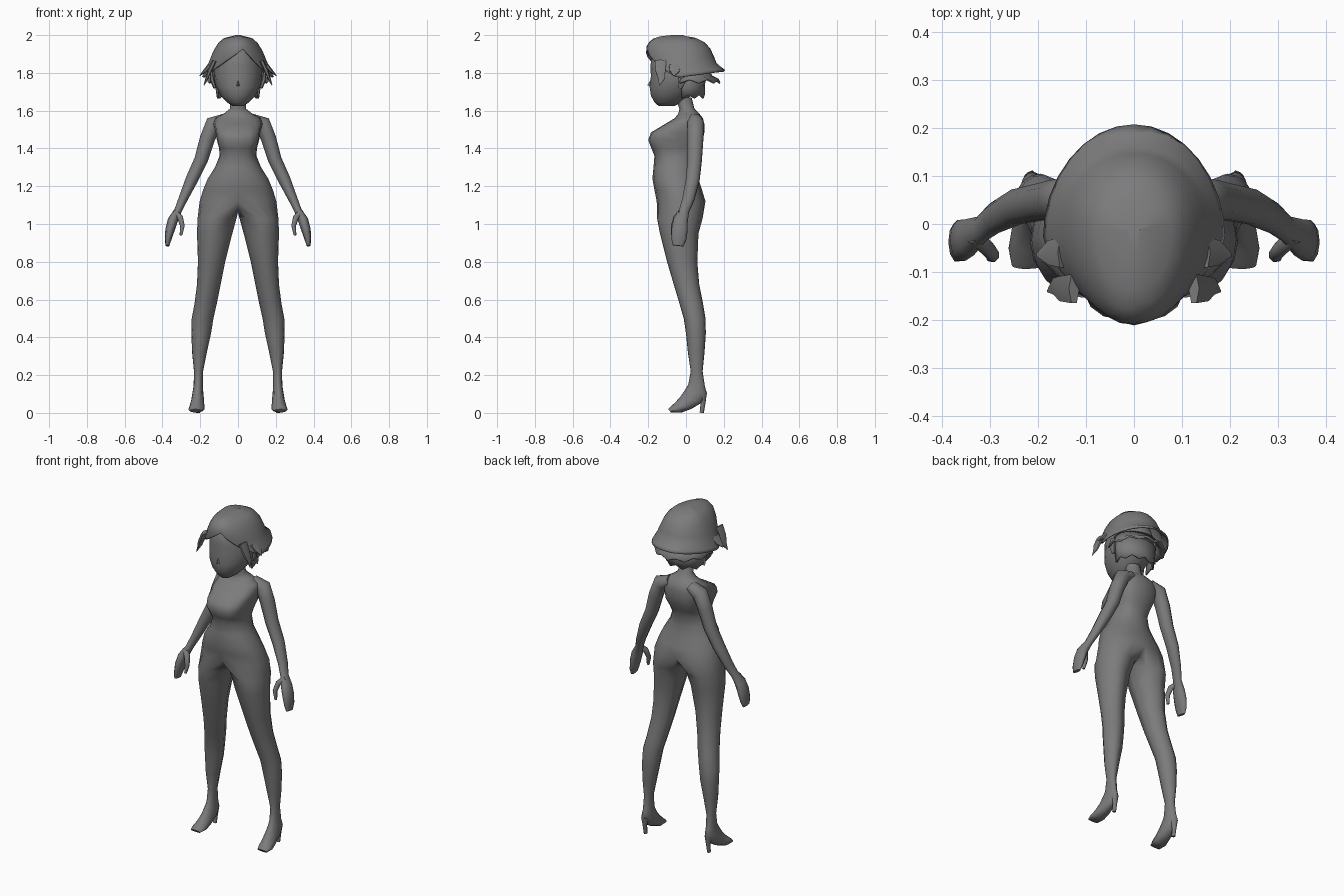
import bpy, bmesh, math
from mathutils import Vector

if "Cube" in bpy.data.objects:
    bpy.data.objects.remove(bpy.data.objects["Cube"])

grey = bpy.data.materials.new("plain_grey")
grey.diffuse_color = (0.2, 0.2, 0.2, 1)
grey.use_nodes = True
grey.node_tree.nodes["Principled BSDF"].inputs["Base Color"].default_value = grey.diffuse_color


def finish(bm, name, mirror=False, thick=0, angle=60):
    """Turn a bmesh into a smooth shaded object."""
    bmesh.ops.recalc_face_normals(bm, faces=bm.faces)
    me = bpy.data.meshes.new(name)
    bm.to_mesh(me)
    bm.free()
    me.materials.append(grey)
    ob = bpy.data.objects.new(name, me)
    bpy.context.collection.objects.link(ob)
    if mirror:
        m = ob.modifiers.new("mirror", 'MIRROR')
        m.merge_threshold = 0.002
    if thick:
        s = ob.modifiers.new("thickness", 'SOLIDIFY')
        s.thickness = thick
    bpy.ops.object.select_all(action='DESELECT')
    ob.select_set(True)
    bpy.context.view_layer.objects.active = ob
    bpy.ops.object.shade_smooth_by_angle(angle=math.radians(angle))
    return ob


def bridge(bm, rows, closed=True):
    """Quads between successive rows of vertices."""
    for a, b in zip(rows, rows[1:]):
        n = len(a)
        for i in range(n if closed else n - 1):
            j = (i + 1) % n
            bm.faces.new((a[i], a[j], b[j], b[i]))


def loft(bm, rings, cap=True):
    rows = [[bm.verts.new(p) for p in r] for r in rings]
    bridge(bm, rows)
    if cap:
        bm.faces.new(rows[0])
        bm.faces.new(rows[-1])


def spow(v, e):
    return math.copysign(abs(v) ** e, v)


def tube(bm, path, n=10):
    """Limb along a path of (x, y, z, thickness, depth)."""
    pts = [Vector(p[:3]) for p in path]
    rings = []
    for i, p in enumerate(path):
        d = (pts[min(i + 1, len(pts) - 1)] - pts[max(i - 1, 0)]).normalized()
        v = d.cross(Vector((0, 1, 0))).normalized()
        u = v.cross(d)
        rings.append([pts[i] + v * p[3] * math.cos(2 * math.pi * k / n)
                      + u * p[4] * math.sin(2 * math.pi * k / n) for k in range(n)])
    loft(bm, rings)


def interp(table, t):
    """Piecewise linear lookup in rows of (key, values...)."""
    if t <= table[0][0]:
        return table[0][1:]
    for a, b in zip(table, table[1:]):
        if t <= b[0]:
            f = (t - a[0]) / (b[0] - a[0])
            return [x + (y - x) * f for x, y in zip(a[1:], b[1:])]
    return table[-1][1:]


# Body: half torso (z, half width, front y, back y, squareness), mirrored
bm = bmesh.new()
torso = [(1.67, .042, -.055, .03, 1), (1.61, .043, -.035, .045, 1), (1.585, .075, -.04, .07, 1),
         (1.56, .12, -.06, .09, .9), (1.53, .13, -.11, .097, .8), (1.485, .118, -.185, .097, .65),
         (1.445, .112, -.2, .09, .6), (1.40, .10, -.183, .07, .7), (1.36, .098, -.167, .055, .85),
         (1.30, .122, -.172, .052, .9), (1.24, .16, -.178, .065, .9), (1.18, .185, -.167, .085, .9),
         (1.12, .203, -.155, .103, .9)]
rows = []
for z, rx, yf, yb, e in torso:
    row = []
    for k in range(9):
        a = math.radians(-90 + 22.5 * k)
        x = 0 if k in (0, 8) else rx * spow(math.cos(a), e)
        row.append(bm.verts.new((x, (yf + yb) / 2 + (yb - yf) / 2 * spow(math.sin(a), e), z)))
    rows.append(row)
bridge(bm, rows, closed=False)

# Leg continues from the hip through the crotch: (z front, z back, inner x, outer x, front y, back y)
crotch = [bm.verts.new((0, y, z)) for y, z in ((.055, 1.075), (-.02, 1.06), (-.10, 1.08))]
legs = [(1.03, 1.03, .008, .214, -.153, .088), (.95, .95, .03, .217, -.138, .066),
        (.80, .80, .068, .212, -.10, .06), (.68, .68, .092, .217, -.065, .07),
        (.58, .58, .112, .23, -.035, .09), (.50, .50, .13, .245, -.012, .103),
        (.42, .42, .143, .247, 0, .105), (.32, .32, .165, .243, .01, .098),
        (.22, .22, .185, .233, .025, .088), (.15, .14, .186, .235, .012, .1),
        (.125, .10, .184, .24, -.003, .112), (.085, .055, .18, .247, -.03, .085),
        (.052, .022, .178, .256, -.06, .03), (.034, .003, .178, .262, -.082, -.02),
        (.02, .002, .19, .255, -.094, -.08)]
angles = [-90 + 22.5 * k for k in range(9)] + [135, 180, 225]
rows = [rows[-1] + crotch]
for zf, zb, xi, xo, yf, yb in legs:
    row = []
    for d in angles:
        s, c = math.sin(math.radians(d)), math.cos(math.radians(d))
        row.append(bm.verts.new(((xi + xo) / 2 + (xo - xi) / 2 * c,
                                 (yf + yb) / 2 + (yb - yf) / 2 * s,
                                 (zf + zb) / 2 + (zb - zf) / 2 * s)))
    rows.append(row)
bridge(bm, rows)
bm.faces.new(rows[-1])
finish(bm, "body_and_legs", mirror=True)

# Shoe heels
bm = bmesh.new()
tube(bm, [(.212, .088, .10, .022, .022), (.212, .09, .05, .012, .013), (.212, .083, 0, .01, .011)], 8)
finish(bm, "shoe_heel", mirror=True)

# Arms and hands with a separate thumb
bm = bmesh.new()
tube(bm, [(.07, .045, 1.555, .03, .04), (.13, .052, 1.53, .044, .046), (.163, .05, 1.45, .04, .044),
          (.195, .046, 1.34, .036, .04), (.245, .036, 1.235, .033, .038), (.292, .012, 1.13, .024, .033),
          (.318, -.01, 1.07, .02, .028), (.345, -.028, 1.02, .027, .04), (.36, -.034, .97, .025, .045),
          (.37, -.038, .92, .018, .042), (.374, -.042, .885, .01, .03)])
finish(bm, "arm", mirror=True)
bm = bmesh.new()
tube(bm, [(.335, -.025, 1.06, .018, .018), (.306, -.05, 1.035, .016, .017),
          (.294, -.065, .99, .013, .015), (.302, -.07, .94, .007, .009)], 7)
finish(bm, "thumb", mirror=True)

# Head: (z, half width, front y, back y)
bm = bmesh.new()
head = [(1.625, .03, -.145, -.06), (1.645, .06, -.168, -.02), (1.68, .092, -.186, .03),
        (1.73, .118, -.193, .07), (1.78, .128, -.186, .1), (1.84, .125, -.188, .11),
        (1.90, .105, -.18, .09), (1.95, .06, -.14, .04)]
loft(bm, [[(rx * math.sin(t), (yf + yb) / 2 - (yb - yf) / 2 * math.cos(t), z)
           for t in [2 * math.pi * k / 16 for k in range(16)]] for z, rx, yf, yb in head])
finish(bm, "head")

# Nose and ears
bm = bmesh.new()
tip = bm.verts.new((0, -.204, 1.735))
base = [bm.verts.new(p) for p in ((0, -.18, 1.775), (.014, -.185, 1.728), (-.014, -.185, 1.728))]
for i in range(3):
    bm.faces.new((tip, base[i], base[(i + 1) % 3]))
finish(bm, "nose")
bm = bmesh.new()
tube(bm, [(.122, -.03, 1.72, .008, .01), (.136, -.022, 1.76, .012, .024), (.14, -.01, 1.80, .008, .02)], 6)
finish(bm, "ear", mirror=True)

# Hair cap: profile by height, lower edge by angle from the front, parted off centre
shape = [(1.76, .2, -.15, .21), (1.82, .172, -.19, .208), (1.84, .16, -.198, .166), (1.90, .14, -.212, .143),
         (1.95, .112, -.207, .118), (1.98, .085, -.178, .07), (1.995, .045, -.13, .02), (2.0, .012, -.08, -.03)]
edge = [(-180, 1.815), (-130, 1.80), (-95, 1.785), (-75, 1.775), (-50, 1.815), (-20, 1.87), (12, 1.925),
        (30, 1.875), (50, 1.82), (75, 1.775), (95, 1.785), (130, 1.80), (180, 1.815)]
bm = bmesh.new()
rings = []
for f in (0, .08, .2, .4, .62, .8, .92, 1):
    ring = []
    for k in range(30):
        d = -180 + 12 * k
        low = interp(edge, d)[0]
        z = low + (2.0 - low) * f
        rx, yf, yb = interp(shape, z)
        s, c = math.sin(math.radians(d)), math.cos(math.radians(d))
        ring.append((rx * s, -.01 - (c * (-.01 - yf) if c > 0 else c * (yb + .01)), z))
    rings.append(ring)
loft(bm, rings, cap=False)
bm.verts.ensure_lookup_table()
bm.faces.new(bm.verts[-30:])
finish(bm, "hair_cap", thick=.008)


def hair_skirt(name, start, stop, n, levels, jag):
    """Partial ring of hair round the back with a ragged lower edge."""
    bm = bmesh.new()
    rows = []
    for i, (z, rx, yc, ry) in enumerate(levels):
        row = []
        for k in range(n + 1):
            t = math.radians(start + (stop - start) * k / n)
            dz = jag * (k % 2) if i == len(levels) - 1 else 0
            row.append(bm.verts.new((rx * math.sin(t), yc - ry * math.cos(t), z + dz)))
        rows.append(row)
    bridge(bm, rows, closed=False)
    finish(bm, name, thick=.01, angle=35)


# Lower hair layers
hair_skirt("hair_flick_layer", 75, 285, 12, [(1.82, .13, .01, .11), (1.785, .14, .01, .13), (1.75, .165, .01, .172)], .018)
hair_skirt("nape_hair", 75, 285, 10, [(1.79, .125, .0, .095), (1.72, .11, .0, .09), (1.665, .105, .0, .09)], .02)

# Pointed locks beside the face
bm = bmesh.new()
tube(bm, [(.125, -.135, 1.865, .012, .035), (.15, -.135, 1.81, .012, .03),
          (.165, -.13, 1.77, .008, .02), (.18, -.14, 1.735, .002, .003)], 6)
finish(bm, "face_lock", mirror=True)
bm = bmesh.new()
tube(bm, [(.15, -.06, 1.84, .012, .035), (.175, -.06, 1.81, .01, .03), (.203, -.065, 1.785, .002, .004)], 6)
finish(bm, "side_lock", mirror=True)
